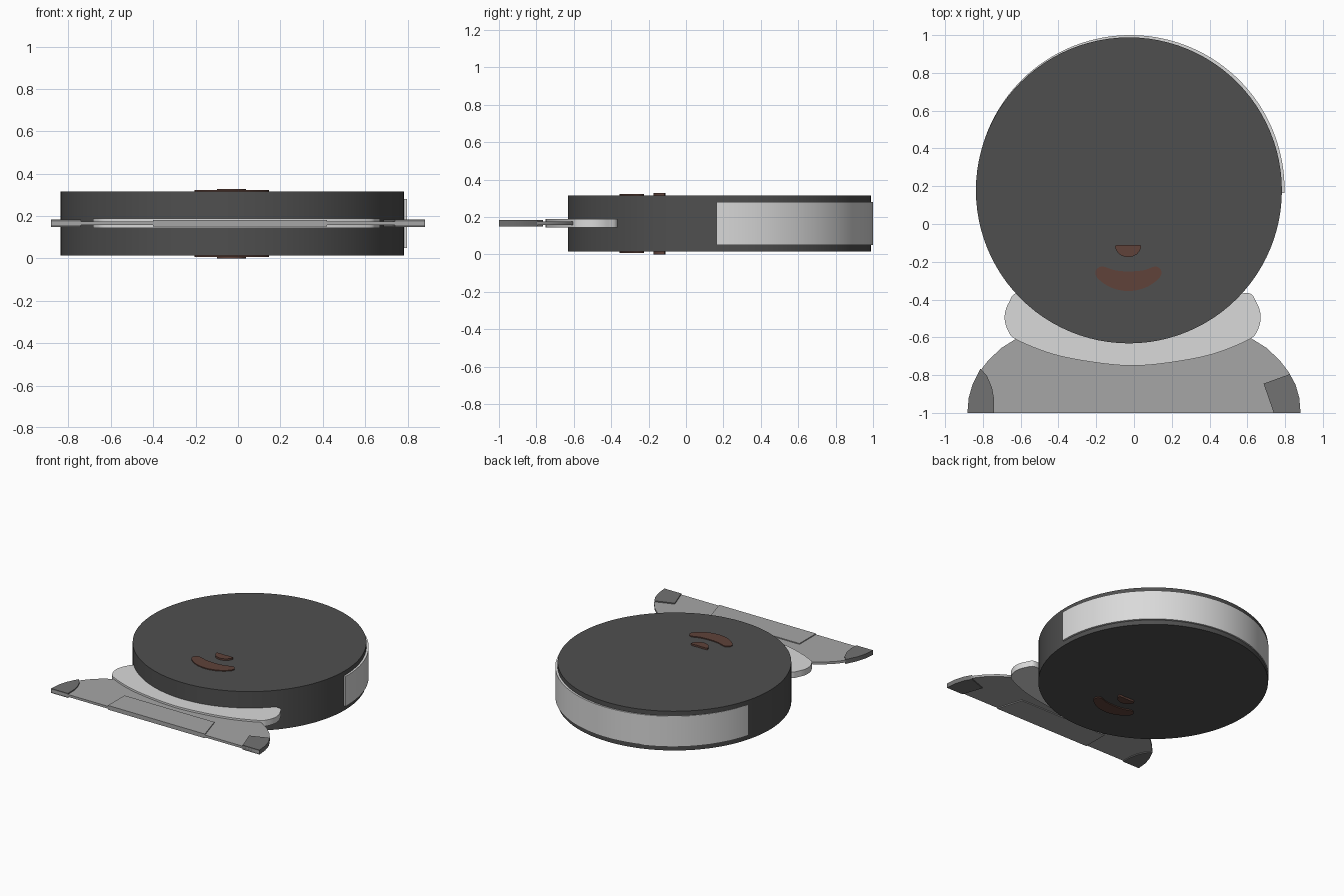
import bpy, bmesh, math
from mathutils import Vector

old = bpy.data.objects.get("Cube")
if old:
    bpy.data.objects.remove(old, do_unlink=True)


def material(name, rgb):
    m = bpy.data.materials.new(name)
    m.use_nodes = True
    color = (*rgb, 1)
    m.diffuse_color = color
    m.node_tree.nodes["Principled BSDF"].inputs["Base Color"].default_value = color
    return m


charcoal = material("charcoal", (0.078, 0.078, 0.078))
pale = material("pale grey", (0.7, 0.7, 0.7))
mid = material("mid grey", (0.38, 0.38, 0.38))
dark = material("dark grey", (0.17, 0.17, 0.17))
brown = material("dark brown", (0.115, 0.055, 0.042))


def smooth_loop(points, steps=6):
    """Closed Catmull-Rom curve through the points."""
    pts = [Vector(p) for p in points]
    n, out = len(pts), []
    for i in range(n):
        a, b, c, d = (pts[(i + k) % n] for k in (-1, 0, 1, 2))
        for s in range(steps):
            t = s / steps
            out.append(0.5 * (2 * b + (c - a) * t + (2 * a - 5 * b + 4 * c - d) * t ** 2
                              + (3 * b - a - 3 * c + d) * t ** 3))
    return out


def arc(center, rx, ry, start, end, steps):
    """Points along an elliptical arc, angles in degrees."""
    angles = [math.radians(start + (end - start) * i / steps) for i in range(steps + 1)]
    return [(center[0] + rx * math.cos(a), center[1] + ry * math.sin(a)) for a in angles]


def plate(name, outline, z0, z1, mat):
    """Extrude a flat outline from z0 to z1."""
    bm = bmesh.new()
    face = bm.faces.new([bm.verts.new((p[0], p[1], z0)) for p in outline])
    ext = bmesh.ops.extrude_face_region(bm, geom=[face])["geom"]
    bmesh.ops.translate(bm, vec=(0, 0, z1 - z0),
                        verts=[g for g in ext if isinstance(g, bmesh.types.BMVert)])
    bmesh.ops.recalc_face_normals(bm, faces=bm.faces)
    mesh = bpy.data.meshes.new(name)
    bm.to_mesh(mesh)
    bm.free()
    mesh.materials.append(mat)
    obj = bpy.data.objects.new(name, mesh)
    bpy.context.collection.objects.link(obj)
    bpy.ops.object.select_all(action="DESELECT")
    obj.select_set(True)
    bpy.context.view_layer.objects.active = obj
    bpy.ops.object.shade_smooth_by_angle(angle=math.radians(30))
    return obj


# Round head disc
plate("head_disc", arc((-0.027, 0.178), 0.81, 0.81, 0, 360, 96)[:-1], 0.015, 0.315, charcoal)

# Half band wrapped round the back rim, slightly off centre
hub = (-0.019, 0.184)
band = arc(hub, 0.816, 0.816, -1.4, 180, 64) + arc(hub, 0.78, 0.78, 180, -1.4, 64)
plate("back_band", band, 0.05, 0.28, pale)

# Nose and mouth run through the disc and stand proud on both faces
nose = smooth_loop([(-0.1, -0.122), (-0.085, -0.111), (-0.03, -0.112), (0.025, -0.111),
                    (0.038, -0.122), (0.015, -0.16), (-0.03, -0.175), (-0.077, -0.16)])
plate("nose", nose, 0, 0.328, brown)
mouth = smooth_loop([(-0.204, -0.25), (-0.17, -0.225), (-0.1, -0.245), (-0.03, -0.251),
                     (0.05, -0.245), (0.115, -0.225), (0.145, -0.25), (0.13, -0.29),
                     (0.06, -0.337), (-0.03, -0.355), (-0.12, -0.337), (-0.19, -0.29)])
plate("mouth", mouth, 0.007, 0.322, brown)

# Collar: curved bar with round ends, inner edge inside the disc
right_side = [(0.2, -0.733), (0.42, -0.69), (0.61, -0.615), (0.66, -0.565),
              (0.678, -0.49), (0.655, -0.415), (0.6, -0.365), (0.4, -0.42)]
collar = [(0, -0.75)] + right_side + [(0, -0.5)] + [(-x, y) for x, y in reversed(right_side)]
plate("collar", smooth_loop([(x - 0.007, y) for x, y in collar]), 0.143, 0.189, pale)

# Shoulders: domed thin plate with a thicker chest panel at the front edge
side = [(0.88, -1), (0.873, -0.92), (0.853, -0.85), (0.82, -0.785), (0.77, -0.72),
        (0.7, -0.655), (0.62, -0.605), (0.5, -0.56)]
plate("shoulders", side + [(-x, y) for x, y in reversed(side)], 0.157, 0.175, mid)
plate("chest_panel", [(-0.4, -1), (0.42, -1), (0.36, -0.8), (-0.4, -0.8)], 0.15, 0.182, mid)

# Sleeve ends
plate("right_sleeve_end", [(-0.882, -1), (-0.74, -1), (-0.74, -0.93), (-0.752, -0.865),
                           (-0.778, -0.805), (-0.813, -0.765), (-0.855, -0.85),
                           (-0.875, -0.92)], 0.149, 0.183, dark)
plate("left_sleeve_end", [(0.882, -1), (0.875, -0.92), (0.855, -0.85), (0.825, -0.795),
                          (0.686, -0.845), (0.74, -1)], 0.149, 0.183, dark)
